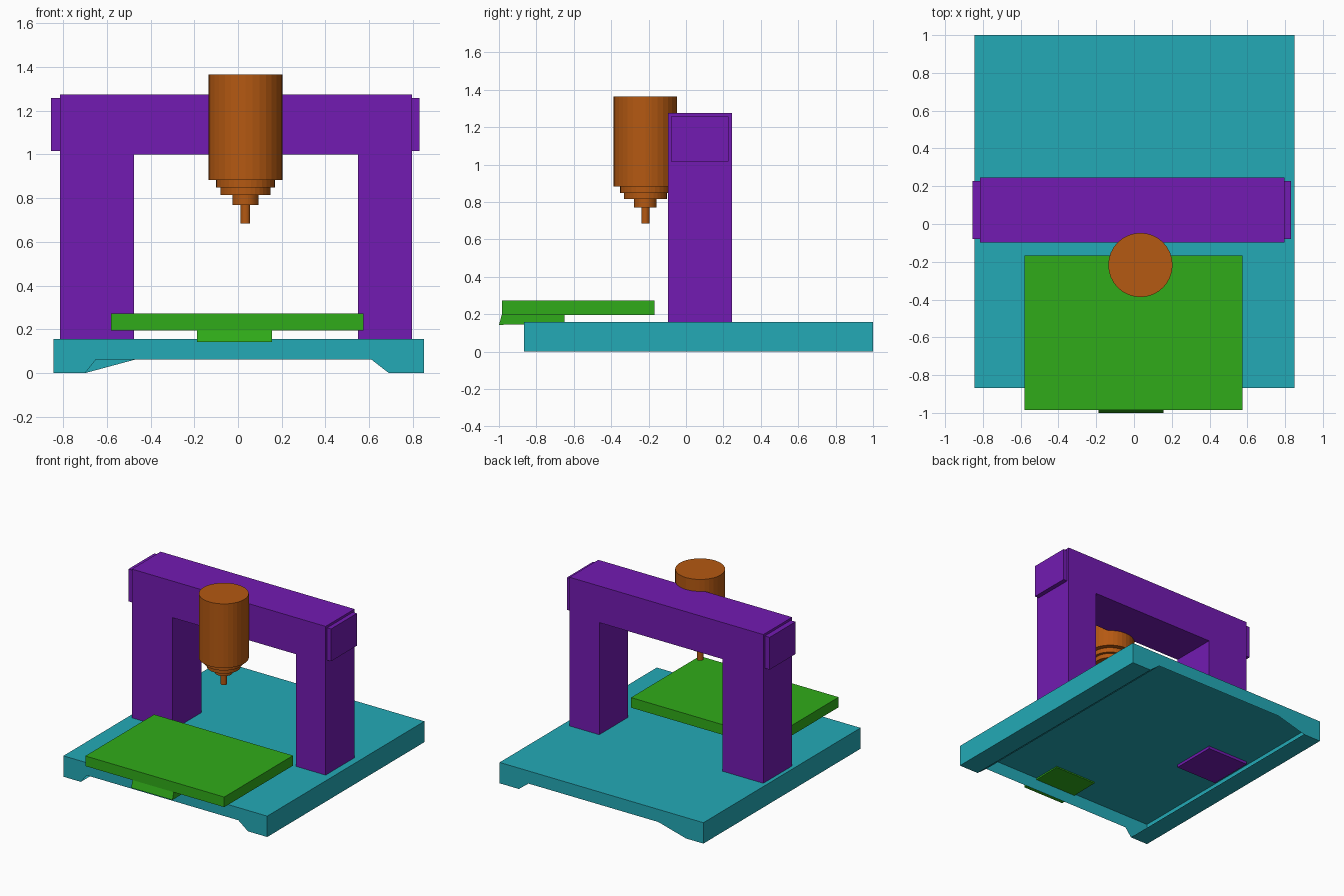
import bpy, bmesh
from math import cos, sin, tau

if "Cube" in bpy.data.objects:
    bpy.data.objects.remove(bpy.data.objects["Cube"])


def material(name, rgb):
    m = bpy.data.materials.new(name)
    m.diffuse_color = (*rgb, 1)
    m.use_nodes = True
    m.node_tree.nodes["Principled BSDF"].inputs["Base Color"].default_value = m.diffuse_color
    return m


TEAL = material("teal", (0.017, 0.40, 0.47))
PURPLE = material("purple", (0.17, 0.011, 0.445))
GREEN = material("green", (0.03, 0.41, 0.01))
ORANGE = material("orange", (0.46, 0.10, 0.006))


def make(name, faces, mat):
    """Object from a list of faces, each a list of corner points."""
    bm = bmesh.new()
    for f in faces:
        bm.faces.new([bm.verts.new(p) for p in f])
    bmesh.ops.remove_doubles(bm, verts=bm.verts, dist=1e-5)
    bmesh.ops.recalc_face_normals(bm, faces=bm.faces)
    me = bpy.data.meshes.new(name)
    bm.to_mesh(me)
    bm.free()
    me.materials.append(mat)
    ob = bpy.data.objects.new(name, me)
    bpy.context.collection.objects.link(ob)
    return ob


def loft(name, a, b, mat):
    """Solid between two matching outlines."""
    n = len(a)
    sides = [[a[i], a[(i + 1) % n], b[(i + 1) % n], b[i]] for i in range(n)]
    return make(name, [a, b] + sides, mat)


def prism(name, outline, y0, y1, mat):
    """Extrude an x-z outline along y."""
    return loft(name, [(x, y0, z) for x, z in outline],
                [(x, y1, z) for x, z in outline], mat)


def box(name, x0, x1, y0, y1, z0, z1, mat):
    return prism(name, [(x0, z0), (x1, z0), (x1, z1), (x0, z1)], y0, y1, mat)


# Base: open-bottomed shell with notched end walls and turned-in feet
X0, X1, Y0, Y1, H, N = -0.845, 0.85, -0.867, 1.0, 0.157, 0.062


def end_wall(y, shoulder):
    return [(x, y, z) for x, z in
            [(X0, 0), (-0.70, 0), (shoulder, N), (0.61, N),
             (0.69, 0), (X1, 0), (X1, H), (X0, H)]]


front, back = end_wall(Y0, -0.65), end_wall(Y1, -0.47)
strips = [[front[i], front[j], back[j], back[i]]
          for i, j in [(0, 1), (3, 4), (4, 5), (5, 6), (6, 7), (7, 0)]]
make("base", [front, back] + strips, TEAL)

# Gantry: two legs and a cross beam in one arch, with end plates
prism("gantry", [(-0.815, 0.137), (-0.475, 0.137), (-0.475, 1.0), (0.55, 1.0),
                 (0.55, 0.137), (0.797, 0.137), (0.797, 1.275), (-0.815, 1.275)],
      -0.097, 0.245, PURPLE)
box("left_end_plate", -0.855, -0.815, -0.08, 0.228, 1.015, 1.258, PURPLE)
box("right_end_plate", 0.797, 0.83, -0.08, 0.228, 1.015, 1.258, PURPLE)

# Work table and the tapered guide block under it
box("work_table", -0.58, 0.575, -0.985, -0.168, 0.196, 0.272, GREEN)
guide = [(-1.0, 0.143), (-0.65, 0.148), (-0.65, 0.196), (-0.985, 0.196)]
loft("table_guide", [(-0.188, y, z) for y, z in guide],
     [(0.155, y, z) for y, z in guide], GREEN)

# Spindle: stepped round body narrowing to the tool
SEG = 32
profile = [(0.022, 0.685), (0.022, 0.77), (0.06, 0.77), (0.06, 0.815),
           (0.115, 0.815), (0.115, 0.848), (0.135, 0.848), (0.135, 0.883),
           (0.17, 0.883), (0.17, 1.365)]
rings = [[(0.034 + r * cos(tau * i / SEG), -0.217 + r * sin(tau * i / SEG), z)
          for i in range(SEG)] for r, z in profile]
walls = [[a[i], a[(i + 1) % SEG], b[(i + 1) % SEG], b[i]]
         for a, b in zip(rings, rings[1:]) for i in range(SEG)]
make("spindle", [rings[0], rings[-1]] + walls, ORANGE)
